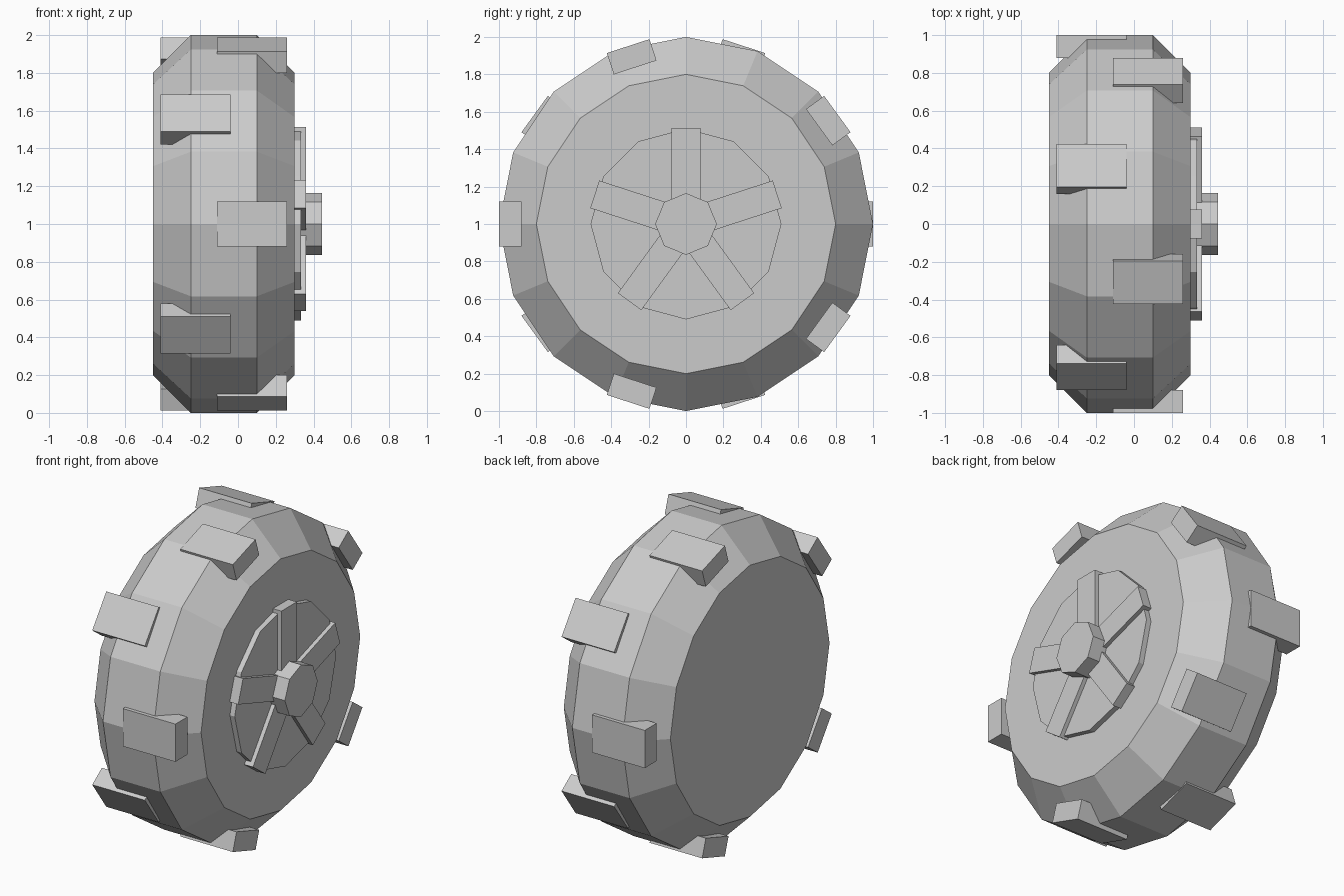
import bpy
import bmesh
from math import cos, sin, tau, radians
from mathutils import Matrix, Vector

default = bpy.data.objects.get("Cube")
if default:
    bpy.data.objects.remove(default, do_unlink=True)

# One plain grey for the whole wheel
GREY = (0.6, 0.6, 0.6, 1.0)
grey = bpy.data.materials.new("light_grey")
grey.use_nodes = True
grey.diffuse_color = GREY
grey.node_tree.nodes["Principled BSDF"].inputs["Base Color"].default_value = GREY

AXLE = Vector((0, 0, 1))  # wheel centre; the axle runs along x


def finish(name, bm):
    bmesh.ops.recalc_face_normals(bm, faces=bm.faces)
    mesh = bpy.data.meshes.new(name)
    bm.to_mesh(mesh)
    bm.free()
    mesh.materials.append(grey)
    obj = bpy.data.objects.new(name, mesh)
    obj.location = AXLE
    bpy.context.collection.objects.link(obj)
    return obj


def turned(name, profile, sides):
    """Closed solid turned around the axle from (x, radius) points."""
    bm = bmesh.new()
    rings = []
    for x, r in profile:
        rings.append([bm.verts.new((x, r * cos(tau * i / sides), r * sin(tau * i / sides)))
                      for i in range(sides)])
    for a, b in zip(rings, rings[1:]):
        for i in range(sides):
            j = (i + 1) % sides
            bm.faces.new((a[i], a[j], b[j], b[i]))
    bm.faces.new(rings[0])
    bm.faces.new(rings[-1])
    return finish(name, bm)


def radial_block(name, x_range, r_range, width, degrees):
    """Box pointing outward from the axle at the given angle."""
    bm = bmesh.new()
    size = (x_range[1] - x_range[0], r_range[1] - r_range[0], width)
    centre = (sum(x_range) / 2, sum(r_range) / 2, 0)
    placing = (Matrix.Rotation(radians(degrees), 4, 'X')
               @ Matrix.Translation(centre) @ Matrix.Diagonal((*size, 1)))
    bmesh.ops.create_cube(bm, size=1, matrix=placing)
    return finish(name, bm)


# Tyre with bevelled shoulders
turned("tyre", [(-0.45, 0.8), (-0.25, 1.0), (0.10, 1.0), (0.30, 0.8)], 16)

# Tread blocks, staggered between the outer and inner shoulder
for k in range(10):
    if k % 2:
        radial_block(f"outer_tread_{k}", (-0.11, 0.26), (0.88, 1.0), 0.24, 36 * k)
    else:
        radial_block(f"inner_tread_{k}", (-0.41, -0.04), (0.88, 1.0), 0.24, 36 * k)

# Rim disc, spokes and hub cap on the outer side
turned("rim_disc", [(0.28, 0.51), (0.334, 0.51)], 12)
for k in range(5):
    radial_block(f"spoke_{k}", (0.28, 0.36), (0.05, 0.513), 0.155, 90 + 72 * k)
turned("hub_cap", [(0.30, 0.165), (0.445, 0.165)], 8)
